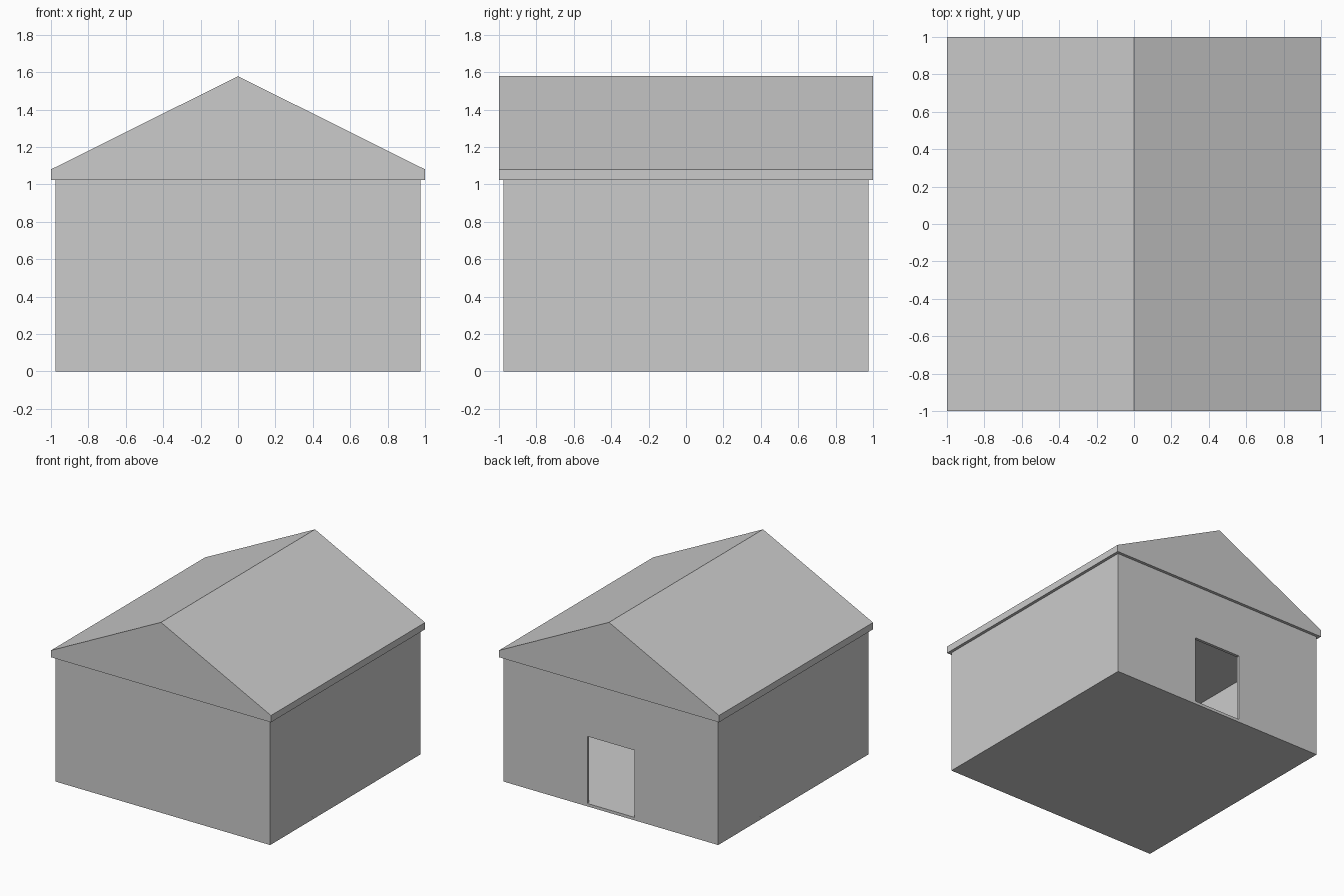
import bpy, bmesh

if "Cube" in bpy.data.objects:
    bpy.data.objects.remove(bpy.data.objects["Cube"])

T = 0.024            # wall and floor thickness
W = 0.976            # half width of the walls
TOP = 1.024          # wall top / roof underside
EAVE, RIDGE = 1.08, 1.578


def prism(name, profile, y0, y1):
    """Extrude an (x, z) profile from y0 to y1."""
    bm = bmesh.new()
    face = bm.faces.new([bm.verts.new((x, y0, z)) for x, z in profile])
    ext = bmesh.ops.extrude_face_region(bm, geom=[face])["geom"]
    moved = [v for v in ext if isinstance(v, bmesh.types.BMVert)]
    bmesh.ops.translate(bm, verts=moved, vec=(0, y1 - y0, 0))
    bmesh.ops.recalc_face_normals(bm, faces=bm.faces[:])
    mesh = bpy.data.meshes.new(name)
    bm.to_mesh(mesh)
    bm.free()
    obj = bpy.data.objects.new(name, mesh)
    bpy.context.collection.objects.link(obj)
    return obj


def box(name, x0, x1, y0, y1, z0, z1):
    return prism(name, [(x0, z0), (x1, z0), (x1, z1), (x0, z1)], y0, y1)


# Floor slab
box("floor", -W, W, -W, W, 0, T)

# Front wall, and side walls fitted between front and back
box("front_wall", -W, W, -W, -W + T, T, TOP)
box("left_wall", -W, -W + T, -W + T, W - T, T, TOP)
box("right_wall", W - T, W, -W + T, W - T, T, TOP)

# Back wall with a centred doorway, as one notched profile
D, DOOR_TOP = 0.214, 0.575
prism("back_wall", [(-W, T), (-D, T), (-D, DOOR_TOP), (D, DOOR_TOP),
                    (D, T), (W, T), (W, TOP), (-W, TOP)], W - T, W)

# Gabled roof with a flat underside and short fascia
prism("roof", [(-1, TOP), (1, TOP), (1, EAVE), (0, RIDGE), (-1, EAVE)], -1, 1)
